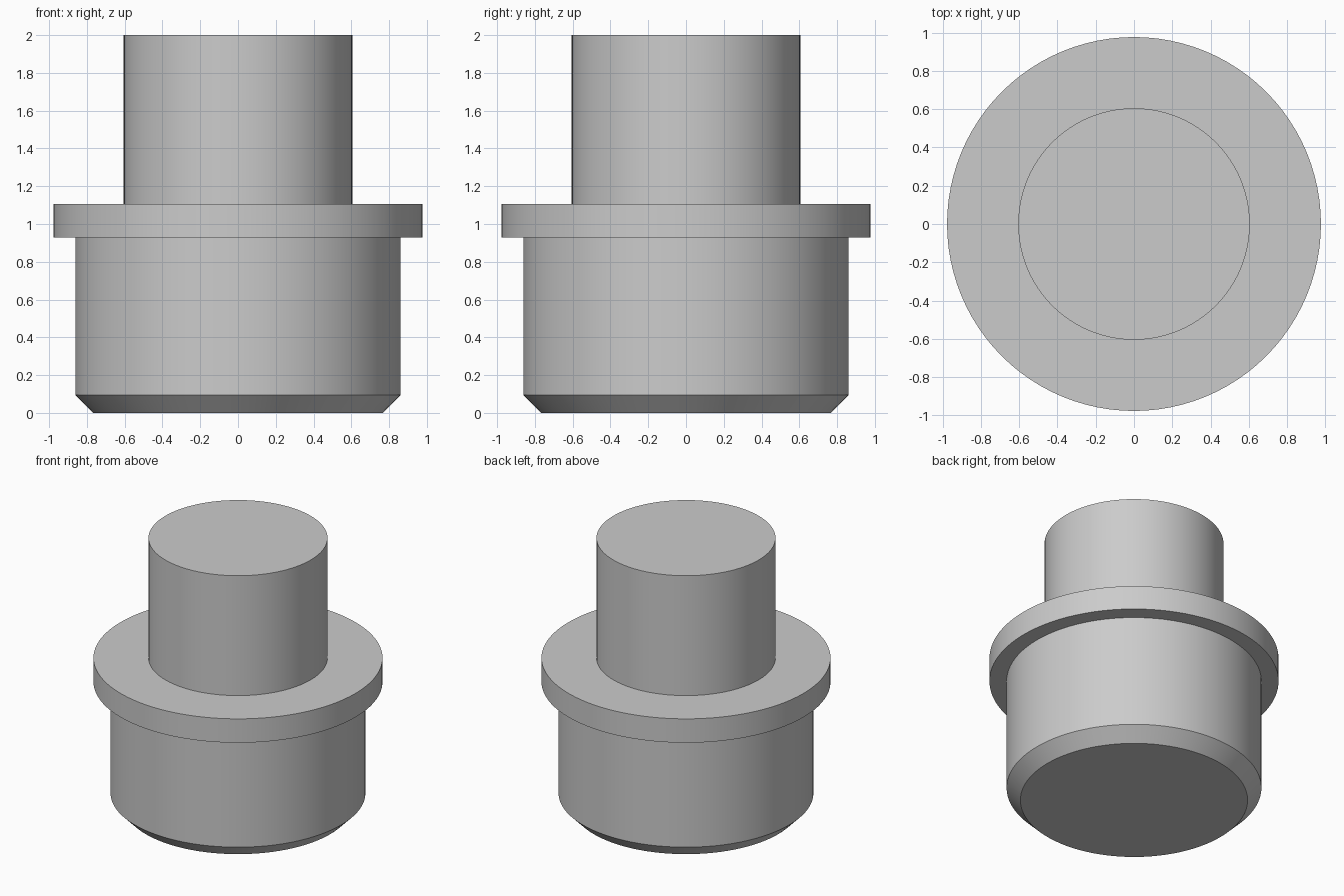
import bpy, bmesh, math

cube = bpy.data.objects.get("Cube")
if cube:
    bpy.data.objects.remove(cube, do_unlink=True)

SEGMENTS = 96

# Single grey material
grey = bpy.data.materials.new("light_grey")
grey.use_nodes = True
colour = (0.6, 0.6, 0.6, 1)
grey.diffuse_color = colour
grey.node_tree.nodes["Principled BSDF"].inputs["Base Color"].default_value = colour


def lathe(name, profile):
    """Turn a (radius, height) profile round z and cap both ends."""
    bm = bmesh.new()
    rings = []
    for radius, z in profile:
        rings.append([bm.verts.new((radius * math.cos(math.tau * i / SEGMENTS),
                                    radius * math.sin(math.tau * i / SEGMENTS), z))
                      for i in range(SEGMENTS)])
    for low, high in zip(rings, rings[1:]):
        for i in range(SEGMENTS):
            j = (i + 1) % SEGMENTS
            bm.faces.new((low[i], low[j], high[j], high[i]))
    bm.faces.new(rings[0][::-1])
    bm.faces.new(rings[-1])
    mesh = bpy.data.meshes.new(name)
    bm.to_mesh(mesh)
    bm.free()
    mesh.materials.append(grey)
    obj = bpy.data.objects.new(name, mesh)
    bpy.context.collection.objects.link(obj)
    bpy.ops.object.select_all(action='DESELECT')
    obj.select_set(True)
    bpy.context.view_layer.objects.active = obj
    bpy.ops.object.shade_smooth_by_angle(angle=math.radians(30))
    return obj


# Chamfered plug body, flange and upper shaft as one turned solid
lathe("flanged_plug", [
    (0.768, 0), (0.861, 0.095),      # bottom chamfer
    (0.861, 0.928),                  # body
    (0.977, 0.928), (0.977, 1.106),  # flange
    (0.605, 1.106), (0.605, 2),      # shaft
])
